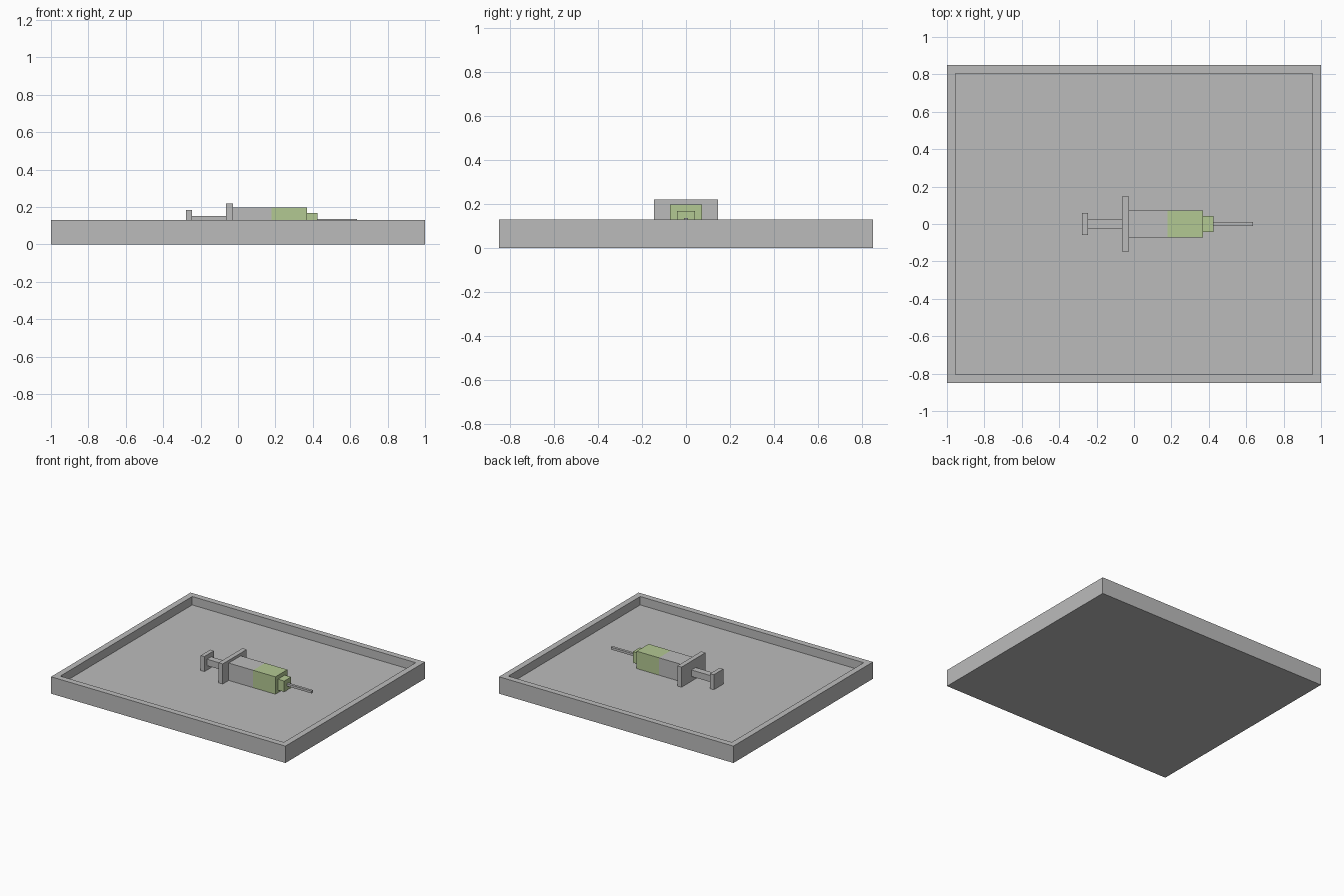
import bpy, bmesh
from mathutils import Vector

cube = bpy.data.objects.get("Cube")
if cube:
    bpy.data.objects.remove(cube, do_unlink=True)


def material(name, rgb):
    m = bpy.data.materials.new(name)
    m.use_nodes = True
    color = (*rgb, 1.0)
    m.diffuse_color = color
    m.node_tree.nodes["Principled BSDF"].inputs["Base Color"].default_value = color
    return m


grey = material("grey", (0.5, 0.5, 0.5))
green = material("pale green", (0.45, 0.58, 0.29))


def box(name, mat, low, high, edit=None):
    """Axis-aligned box between two corners, with an optional bmesh edit."""
    low, high = Vector(low), Vector(high)
    bm = bmesh.new()
    bmesh.ops.create_cube(bm, size=1)
    for v in bm.verts:
        v.co = (low + high) / 2 + v.co * (high - low)
    if edit:
        edit(bm)
    mesh = bpy.data.meshes.new(name)
    bm.to_mesh(mesh)
    bm.free()
    mesh.materials.append(mat)
    obj = bpy.data.objects.new(name, mesh)
    bpy.context.collection.objects.link(obj)
    return obj


# Tray: a slab whose top is inset and sunk to form the rim
FLOOR, RIM = 0.065, 0.13


def sink_top(bm):
    bm.normal_update()
    top = max(bm.faces, key=lambda f: f.calc_center_median().z)
    bmesh.ops.inset_region(bm, faces=[top], thickness=0.066)
    # A second ring of faces becomes the inner wall
    bmesh.ops.inset_region(bm, faces=[top], thickness=0.0)
    for v in top.verts:
        v.co.z = FLOOR


box("tray", grey, (-1, -0.85, 0), (1, 0.85, RIM), sink_top)

# Syringe lying along x: name, colour, start, end, half width, top height
AXIS = 0.127
parts = [
    ("plunger_end", grey, -0.278, -0.246, 0.058, 0.185),
    ("plunger_rod", grey, -0.246, -0.064, 0.025, 0.152),
    ("finger_flange", grey, -0.064, -0.028, 0.146, 0.22),
    ("barrel", grey, -0.028, 0.18, 0.073, 0.199),
    ("liquid_section", green, 0.18, 0.37, 0.073, 0.199),
    ("nozzle", green, 0.37, 0.424, 0.042, 0.169),
    ("needle", grey, 0.424, 0.635, 0.01, 0.136),
]
for name, mat, x0, x1, half, top in parts:
    bottom = max(2 * AXIS - top, FLOOR - 0.005)
    box(name, mat, (x0, -half, bottom), (x1, half, top))
